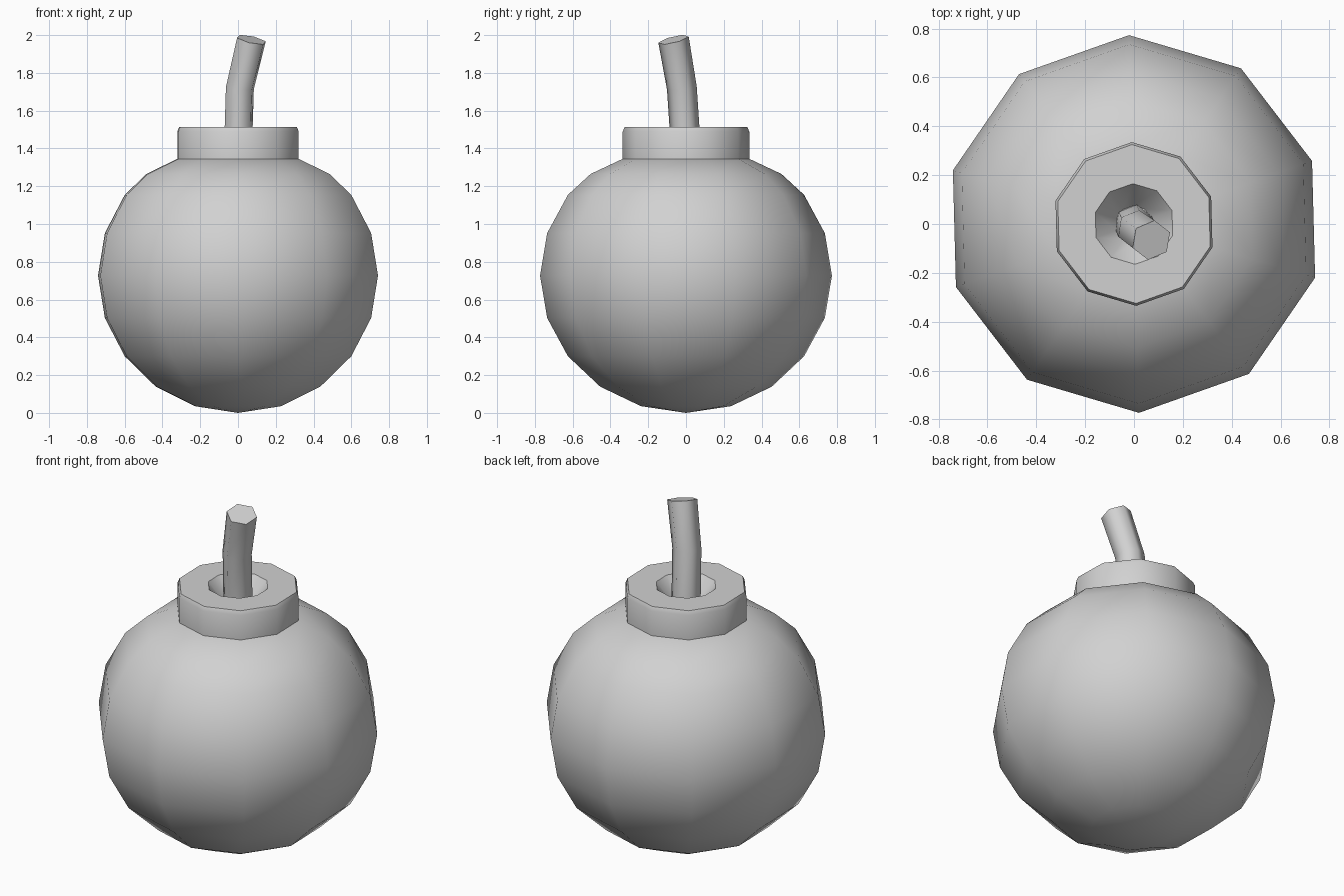
import bpy, bmesh
from math import cos, sin, pi, radians
from mathutils import Vector

if "Cube" in bpy.data.objects:
    bpy.data.objects.remove(bpy.data.objects["Cube"], do_unlink=True)

grey = bpy.data.materials.new("plain_grey")
grey.use_nodes = True
grey.diffuse_color = (0.64, 0.64, 0.64, 1)
grey.node_tree.nodes["Principled BSDF"].inputs["Base Color"].default_value = grey.diffuse_color


def loft(name, rings, sides, turn, smooth_angle, cap_start=False, cap_end=False):
    """Skin a list of (centre, axis, radius) rings; radius 0 makes a pole."""
    bm = bmesh.new()
    loops = []
    for centre, axis, radius in rings:
        if radius == 0:
            loops.append([bm.verts.new(centre)] * sides)
            continue
        tilt = Vector((0, 0, 1)).rotation_difference(Vector(axis))
        angles = [radians(turn) + 2 * pi * i / sides for i in range(sides)]
        loops.append([bm.verts.new(Vector(centre) + tilt @ Vector((radius * cos(a), radius * sin(a), 0)))
                      for a in angles])
    for low, high in zip(loops, loops[1:]):
        for i in range(sides):
            j = (i + 1) % sides
            bm.faces.new(list(dict.fromkeys((low[i], low[j], high[j], high[i]))))
    if cap_start:
        bm.faces.new(loops[0][::-1])
    if cap_end:
        bm.faces.new(loops[-1])
    bmesh.ops.recalc_face_normals(bm, faces=bm.faces)
    mesh = bpy.data.meshes.new(name)
    bm.to_mesh(mesh)
    bm.free()
    mesh.materials.append(grey)
    obj = bpy.data.objects.new(name, mesh)
    bpy.context.collection.objects.link(obj)
    bpy.ops.object.select_all(action="DESELECT")
    obj.select_set(True)
    bpy.context.view_layer.objects.active = obj
    bpy.ops.object.shade_smooth_by_angle(angle=radians(smooth_angle))
    return obj


def upright(profile):
    return [((0, 0, z), (0, 0, 1), r) for r, z in profile]


SIDES, TURN = 10, 91.5

# Round body: slightly squashed sphere, open where the collar sits
lats = [radians(d) for d in range(-72, 37, 18)]
body = [(0, 0)] + [(0.773 * cos(a), 0.727 + 0.727 * sin(a)) for a in lats]
body += [(0.505, 1.265), (0.335, 1.345)]
loft("round_body", upright(body), SIDES, TURN, 60, cap_end=True)

# Collar with a bevelled rim and a funnel-shaped hole
collar = [(0.335, 1.345), (0.335, 1.49), (0.325, 1.513), (0.165, 1.513), (0.075, 1.4)]
loft("collar", upright(collar), SIDES, TURN, 40, cap_start=True, cap_end=True)

# Bent fuse rising out of the hole
fuse = [((0, 0, 1.39), (0, 0, 1), 0.08),
        ((0.01, -0.022, 1.72), (0.12, -0.13, 1), 0.08),
        ((0.071, -0.066, 1.976), (0.22, -0.24, 1), 0.083)]
loft("fuse", fuse, 6, 22, 65, cap_start=True, cap_end=True)
